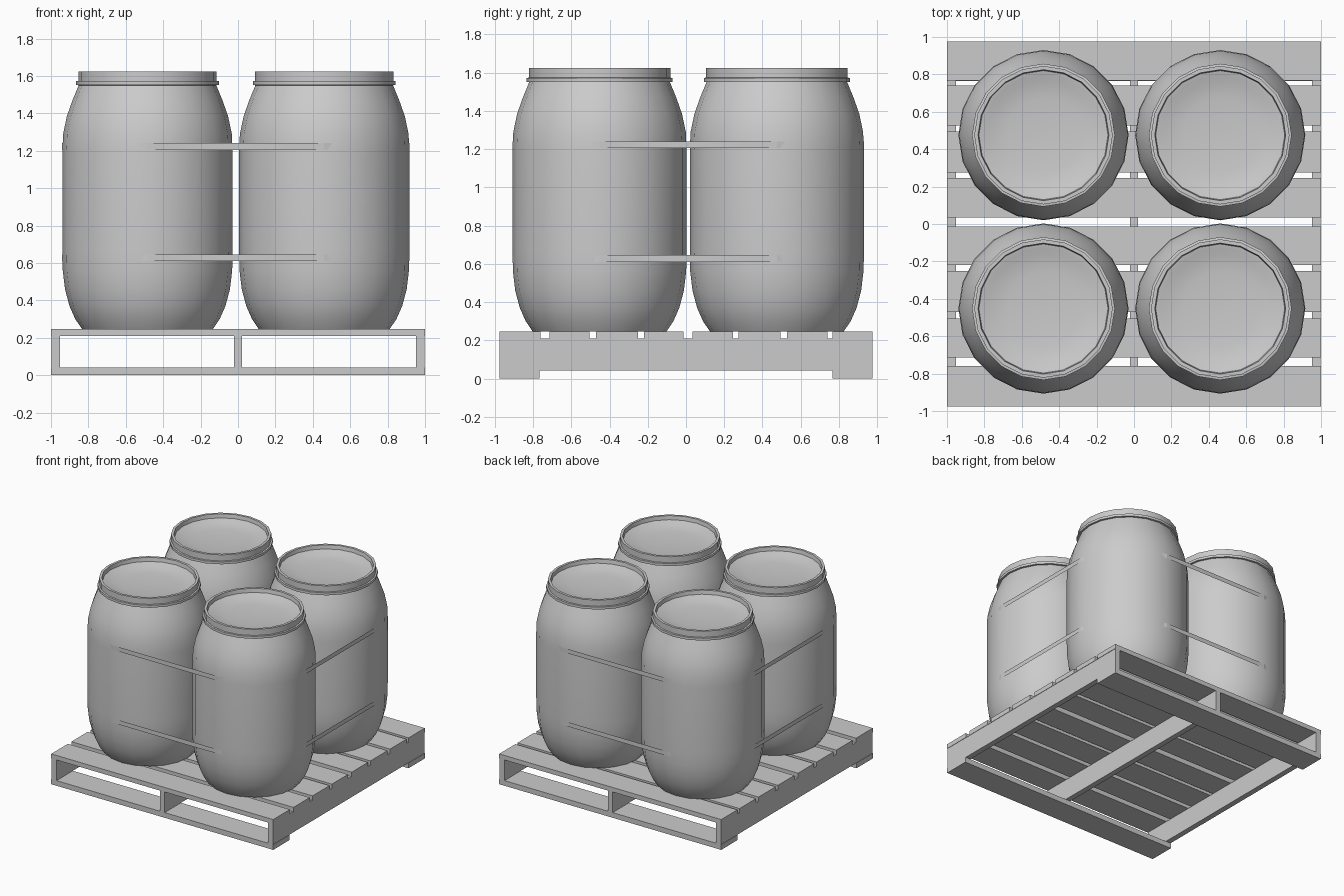
import bpy, bmesh, math

old = bpy.data.objects.get("Cube")
if old:
    bpy.data.objects.remove(old, do_unlink=True)

grey = bpy.data.materials.new("plain grey")
grey.use_nodes = True
colour = (0.6, 0.6, 0.6, 1)
grey.diffuse_color = colour
grey.node_tree.nodes["Principled BSDF"].inputs["Base Color"].default_value = colour


def finish(name, bm, smooth=False):
    mesh = bpy.data.meshes.new(name)
    bm.to_mesh(mesh)
    bm.free()
    mesh.materials.append(grey)
    obj = bpy.data.objects.new(name, mesh)
    bpy.context.collection.objects.link(obj)
    if smooth:
        bpy.ops.object.select_all(action='DESELECT')
        obj.select_set(True)
        bpy.context.view_layer.objects.active = obj
        bpy.ops.object.shade_smooth_by_angle(angle=math.radians(32))
    return obj


def box(name, x0, x1, y0, y1, z0, z1):
    bm = bmesh.new()
    bmesh.ops.create_cube(bm, size=1)
    for v in bm.verts:
        v.co.x = x1 if v.co.x > 0 else x0
        v.co.y = y1 if v.co.y > 0 else y0
        v.co.z = z1 if v.co.z > 0 else z0
    return finish(name, bm)


def lathe(name, profile, cx, cy, sides=20):
    """Revolve (radius, height) points; the two ends are closed with caps."""
    bm = bmesh.new()
    rings = []
    for r, z in profile:
        rings.append([bm.verts.new((cx + r * math.cos(math.tau * i / sides),
                                    cy + r * math.sin(math.tau * i / sides), z))
                      for i in range(sides)])
    for a, b in zip(rings, rings[1:]):
        for i in range(sides):
            j = (i + 1) % sides
            bm.faces.new((a[i], a[j], b[j], b[i]))
    bm.faces.new(rings[0][::-1])
    bm.faces.new(rings[-1])
    return finish(name, bm, smooth=True)


# Pallet: top boards, stringers and bottom boards
board_edges = [(-0.975, -0.76), (-0.715, -0.505), (-0.47, -0.25), (-0.22, -0.013),
               (0.035, 0.245), (0.275, 0.495), (0.527, 0.74), (0.767, 0.975)]
for y0, y1 in board_edges:
    box("top_board", -1, 1, y0, y1, 0.21, 0.247)
for x0, x1 in ((-0.997, -0.952), (-0.022, 0.022), (0.952, 0.997)):
    box("stringer", x0, x1, -0.975, 0.975, 0.042, 0.21)
for y0, y1 in ((-0.975, -0.765), (0.765, 0.975)):
    box("bottom_board", -1, 1, y0, y1, 0, 0.042)

# Barrels: body with shoulder, clamp ring, rim and dished lid
barrel_profile = [
    (0.35, 0.247), (0.386, 0.3), (0.417, 0.37), (0.441, 0.46), (0.453, 0.56),
    (0.455, 0.66), (0.455, 1.2), (0.451, 1.29), (0.431, 1.385), (0.401, 1.47),
    (0.368, 1.55), (0.382, 1.552), (0.382, 1.572), (0.37, 1.574),
    (0.37, 1.623), (0.35, 1.623), (0.345, 1.592), (0.325, 1.588),
    (0.29, 1.575), (0.2, 1.565), (0.1, 1.56), (0.01, 1.558)]
xs, ys = (-0.484, 0.461), (-0.452, 0.475)
for cx in xs:
    for cy in ys:
        lathe("barrel", barrel_profile, cx, cy)

# Straps: thin loops, tight between barrels and sunk into them round the corners
corners = [(xs[1], ys[1], 0), (xs[0], ys[1], 90), (xs[0], ys[0], 180), (xs[1], ys[0], 270)]
path = []
for cx, cy, start in corners:
    for step in range(6):
        r = 0.456 if step in (0, 5) else 0.447
        a = math.radians(start + step * 18)
        path.append((cx + r * math.cos(a), cy + r * math.sin(a)))
for name, z in (("lower_strap", 0.61), ("upper_strap", 1.205)):
    bm = bmesh.new()
    low = [bm.verts.new((x, y, z)) for x, y in path]
    high = [bm.verts.new((x, y, z + 0.036)) for x, y in path]
    for i in range(len(path)):
        j = (i + 1) % len(path)
        bm.faces.new((low[i], low[j], high[j], high[i]))
    finish(name, bm)
